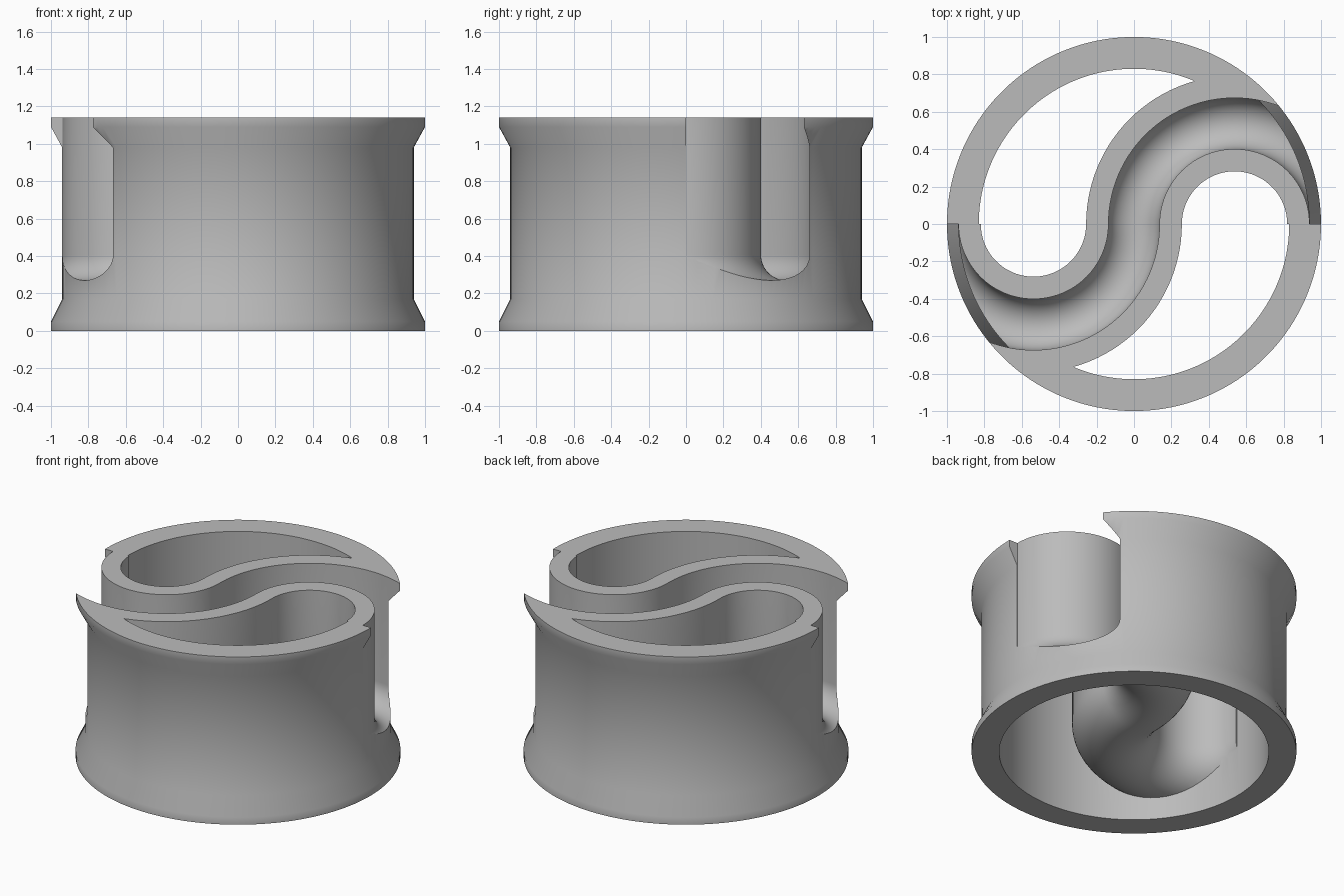
import bpy, bmesh, math
from mathutils import Vector

cube = bpy.data.objects.get("Cube")
if cube:
    bpy.data.objects.remove(cube, do_unlink=True)

HEIGHT = 1.14
ARC_X = 0.5375        # centre and radius of both arcs of the S path
CHANNEL_HALF = 0.1365
WALL_HALF = 0.256
FLOOR_Z = 0.4065      # centre height of the rounded channel floor
INNER_R = 0.83

grey = bpy.data.materials.new("plain grey")
grey.use_nodes = True
colour = (0.5, 0.5, 0.5, 1)
grey.diffuse_color = colour
grey.node_tree.nodes["Principled BSDF"].inputs["Base Color"].default_value = colour


def loft(name, rings):
    """Solid made by bridging closed rings of points and capping both ends."""
    bm = bmesh.new()
    rows = [[bm.verts.new(p) for p in ring] for ring in rings]
    n = len(rows[0])
    for a, b in zip(rows, rows[1:]):
        for i in range(n):
            j = (i + 1) % n
            bm.faces.new((a[i], a[j], b[j], b[i]))
    bm.faces.new(rows[0])
    bm.faces.new(rows[-1])
    bmesh.ops.recalc_face_normals(bm, faces=bm.faces)
    mesh = bpy.data.meshes.new(name)
    bm.to_mesh(mesh)
    bm.free()
    obj = bpy.data.objects.new(name, mesh)
    mesh.materials.append(grey)
    bpy.context.collection.objects.link(obj)
    return obj


def lathe(name, profile, steps=144):
    angles = [math.tau * (i + 0.5) / steps for i in range(steps)]
    return loft(name, [[(r * math.cos(a), r * math.sin(a), z) for a in angles]
                       for r, z in profile])


def s_sweep(name, half, top, steps=56, round_steps=24):
    """Sweep a round-bottomed U section along an S made of two half circles."""
    section = [(half, top)]
    for i in range(round_steps + 1):
        a = math.pi * i / round_steps
        section.append((half * math.cos(a), FLOOR_Z - half * math.sin(a)))
    section.append((-half, top))
    path = []
    for i in range(steps + 1):
        a = math.pi * (1 + i / steps)
        path.append((-ARC_X, a, 1))
    for i in range(1, steps + 1):
        a = math.pi * (1 - i / steps)
        path.append((ARC_X, a, -1))
    rings = []
    for cx, a, side in path:
        out = Vector((math.cos(a), math.sin(a), 0))
        rings.append([Vector((cx, 0, z)) + out * (ARC_X + side * u)
                      for u, z in section])
    return loft(name, rings)


def subtract(target, cutter):
    cutter.hide_render = True
    mod = target.modifiers.new("cut", 'BOOLEAN')
    mod.operation = 'DIFFERENCE'
    mod.solver = 'EXACT'
    mod.object = cutter
    bpy.context.view_layer.objects.active = target
    bpy.ops.object.modifier_apply(modifier=mod.name)
    bpy.data.objects.remove(cutter, do_unlink=True)


# Flared drum
body = lathe("channelled_ring", [(1, 0), (1, 0.05), (0.94, 0.17), (0.94, 0.98),
                                 (1, 1.09), (1, HEIGHT)])

# Hollow interior, leaving the trough walls standing
cavity = lathe("cavity_cutter", [(INNER_R, -0.1), (INNER_R, HEIGHT + 0.1)])
subtract(cavity, s_sweep("trough_cutter", WALL_HALF, HEIGHT + 0.3))
subtract(body, cavity)

# Open S-shaped channel
subtract(body, s_sweep("channel_cutter", CHANNEL_HALF, HEIGHT + 0.2))

# Smooth shading with crisp rims
bpy.ops.object.select_all(action='DESELECT')
body.select_set(True)
bpy.context.view_layer.objects.active = body
bpy.ops.object.shade_smooth_by_angle(angle=math.radians(30))
